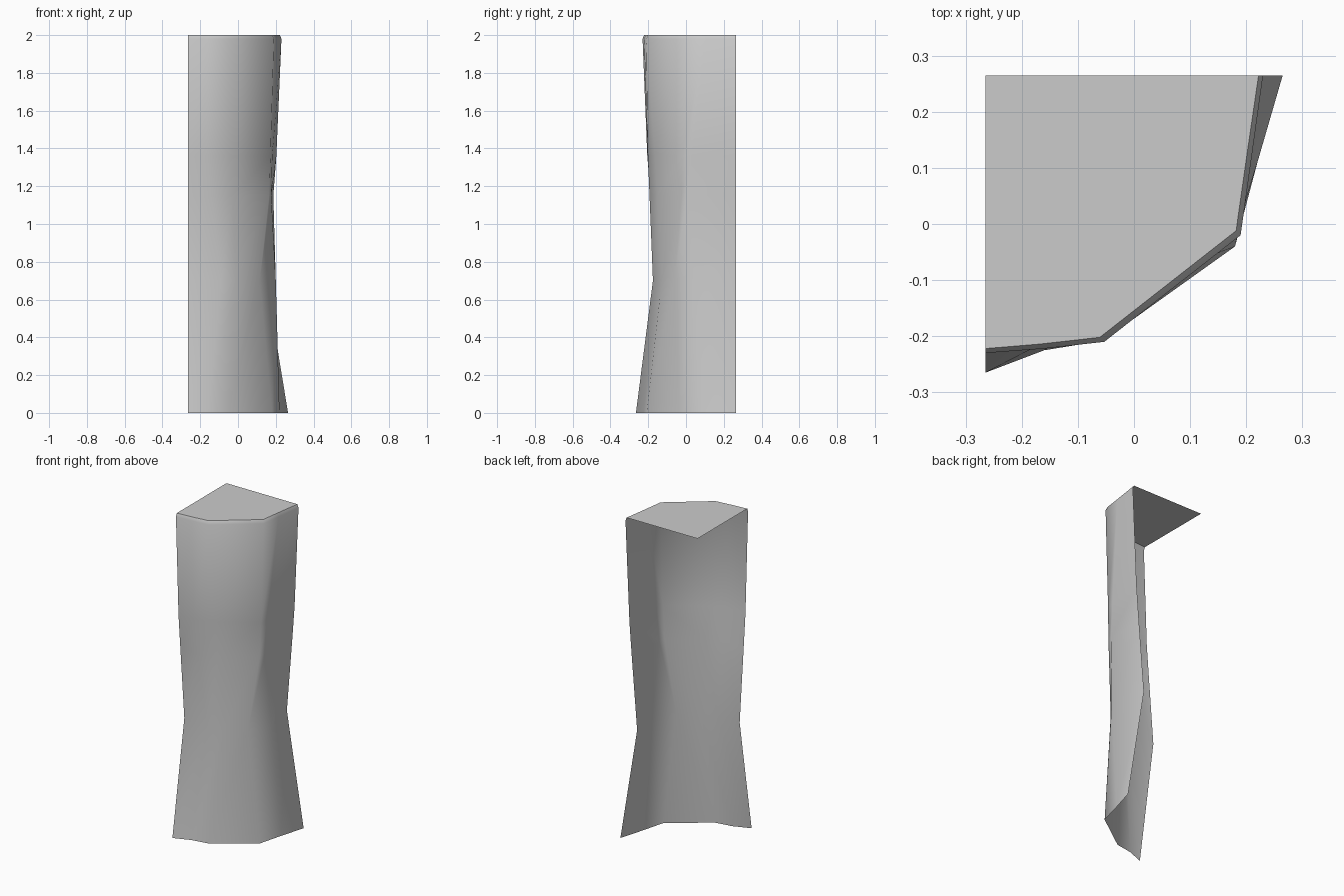
import bpy, bmesh

if "Cube" in bpy.data.objects:
    bpy.data.objects.remove(bpy.data.objects["Cube"])

# Cross-sections of the open corner pillar, from the back right edge (y = HALF)
# round the front to the front left edge (x = -HALF).
HALF = 0.265


def section(z, right_x, side, corner, front, left, left_y):
    points = [(right_x, HALF), side, corner, front, left, (-HALF, left_y)]
    return [(x, y, z) for x, y in points]


def inset(row, z, amount):
    # Pull the outer edge inwards for the softened top rim
    return [(x if i == 5 else x - amount,
             y if i == 0 else y + amount, z) for i, (x, y, _) in enumerate(row)]


rows = [
    section(0.0, 0.265, (0.22, 0.11), (0.18, -0.04), (-0.055, -0.208), (-0.16, -0.225), -0.265),
    section(0.7, 0.15, (0.20, 0.045), (0.115, -0.065), (-0.01, -0.128), (-0.09, -0.175), -0.148),
    section(1.15, 0.187, (0.176, 0.01), (0.165, -0.025), (-0.03, -0.15), (-0.14, -0.193), -0.187),
    section(1.36, 0.203, (0.182, 0.03), (0.172, -0.02), (-0.05, -0.165), (-0.165, -0.202), -0.205),
    section(1.98, 0.23, (0.207, 0.10), (0.19, -0.02), (-0.053, -0.21), (-0.16, -0.222), -0.23),
]
rows.append(inset(rows[-1], 2.0, 0.008))

bm = bmesh.new()
rings = [[bm.verts.new(p) for p in row] for row in rows]

# Outer wall only: the two back sides and the underside stay open
for low, high in zip(rings, rings[1:]):
    for i in range(len(low) - 1):
        bm.faces.new((low[i + 1], low[i], high[i], high[i + 1]))

# Flat top cap reaching to the back left corner
back_corner = bm.verts.new((-HALF, HALF, 2.0))
bm.faces.new([back_corner] + rings[-1][::-1])
for face in bm.faces:
    if face.normal.length == 0:
        face.normal_update()
bm.normal_update()

mesh = bpy.data.meshes.new("corner_pillar")
bm.to_mesh(mesh)
bm.free()
pillar = bpy.data.objects.new("corner_pillar", mesh)
bpy.context.collection.objects.link(pillar)

# Soft shading across the shallow creases
bpy.context.view_layer.objects.active = pillar
pillar.select_set(True)
bpy.ops.object.shade_smooth_by_angle(angle=0.8)
